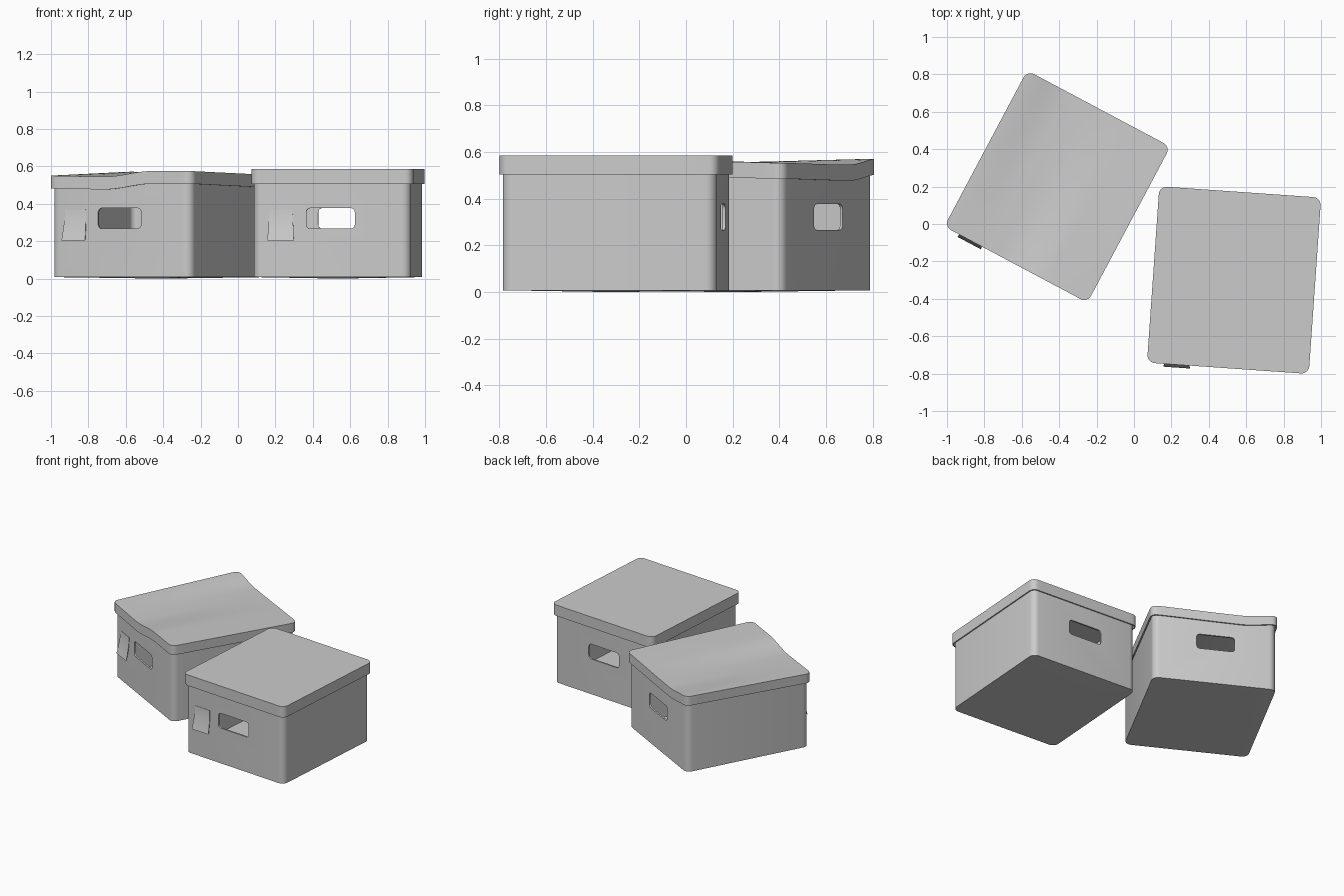
import bpy, bmesh
from math import pi, cos, sin, sqrt, radians

if "Cube" in bpy.data.objects:
    bpy.data.objects.remove(bpy.data.objects["Cube"])

LID_W, LID_D, LID_R = 0.867, 0.945, 0.042
BODY_W, BODY_D, BODY_R = 0.842, 0.92, 0.045
WALL = 0.012


def outline(w, d, r, seg=6):
    pts = []
    for k, (sx, sy) in enumerate([(1, 1), (-1, 1), (-1, -1), (1, -1)]):
        for i in range(seg + 1):
            a = pi / 2 * (k + i / seg)
            pts.append((sx * (w / 2 - r) + r * cos(a), sy * (d / 2 - r) + r * sin(a)))
    return pts


def finish(bm, name, place):
    bmesh.ops.recalc_face_normals(bm, faces=bm.faces)
    me = bpy.data.meshes.new(name)
    bm.to_mesh(me)
    bm.free()
    ob = bpy.data.objects.new(name, me)
    bpy.context.collection.objects.link(ob)
    ob.location = (place[0], place[1], 0)
    ob.rotation_euler.z = radians(place[2])
    return ob


def activate(ob):
    bpy.ops.object.select_all(action='DESELECT')
    ob.select_set(True)
    bpy.context.view_layer.objects.active = ob


def smooth(ob):
    activate(ob)
    bpy.ops.object.shade_smooth_by_angle(angle=radians(30))


def bridge(bm, a, b):
    n = len(a)
    for i in range(n):
        bm.faces.new((a[i], a[(i + 1) % n], b[(i + 1) % n], b[i]))


# Hollow body with rounded corners and a handle slot through front and back
def make_body(name, place, top):
    bm = bmesh.new()
    outer = outline(BODY_W, BODY_D, BODY_R)
    inner = outline(BODY_W - 2 * WALL, BODY_D - 2 * WALL, BODY_R - WALL)
    rings = [[bm.verts.new((x, y, z)) for x, y in pts]
             for pts, z in ((outer, 0.008), (outer, top), (inner, top), (inner, 0.02))]
    for a, b in zip(rings, rings[1:]):
        bridge(bm, a, b)
    bm.faces.new(rings[-1])
    # slightly sagging floor
    sag = bm.verts.new((0, 0, 0))
    n = len(outer)
    for i in range(n):
        bm.faces.new((rings[0][i], sag, rings[0][(i + 1) % n]))
    body = finish(bm, name, place)

    bm = bmesh.new()
    slot = outline(0.26, 0.11, 0.022, 4)
    ends = [[bm.verts.new((x - 0.008, y, z + 0.322)) for x, z in slot] for y in (-0.7, 0.7)]
    bridge(bm, *ends)
    for e in ends:
        bm.faces.new(e)
    cutter = finish(bm, "handle_cutter", place)
    cutter.hide_render = True
    mod = body.modifiers.new("handles", 'BOOLEAN')
    mod.operation, mod.solver, mod.object = 'DIFFERENCE', 'EXACT', cutter
    activate(body)
    bpy.ops.object.modifier_apply(modifier=mod.name)
    bpy.data.objects.remove(cutter)
    smooth(body)


# Lid: height sheet with a skirt, given thickness
def make_lid(name, place, height, skirt):
    bm = bmesh.new()
    hw, hd, r = LID_W / 2, LID_D / 2, LID_R
    edge = [hw - r + r * sin(pi / 2 * i / 6) for i in range(7)]
    mid = [(hw - r) * (i / 12 - 1) for i in range(1, 24)]
    xs = [-x for x in reversed(edge)] + mid + edge
    rows = []
    for x in xs:
        c = max(0, abs(x) - (hw - r))
        half = hd - r + sqrt(max(0, r * r - c * c))
        row = []
        for j in range(13):
            y = half * (j / 6 - 1)
            row.append(bm.verts.new((x, y, height(x / LID_W + 0.5, y / LID_D + 0.5))))
        rows.append(row)
    for a, b in zip(rows, rows[1:]):
        for j in range(12):
            bm.faces.new((a[j], b[j], b[j + 1], a[j + 1]))
    rim = [e for e in bm.edges if e.is_boundary]
    ext = bmesh.ops.extrude_edge_only(bm, edges=rim)
    low = [g for g in ext["geom"] if isinstance(g, bmesh.types.BMVert)]
    bmesh.ops.translate(bm, verts=low, vec=(0, 0, -skirt))
    lid = finish(bm, name, place)
    mod = lid.modifiers.new("thickness", 'SOLIDIFY')
    mod.thickness, mod.offset = 0.009, -1
    activate(lid)
    bpy.ops.object.modifier_apply(modifier=mod.name)
    smooth(lid)


# Paper tag on the front, curling away from the wall at its lower end
def make_tag(name, place):
    bm = bmesh.new()
    rows = []
    for i in range(9):
        t = i / 8
        hw = 0.062 + 0.009 * t
        y = -BODY_D / 2 - 0.002 - 0.026 * t ** 1.6
        z = 0.37 - 0.165 * t
        rows.append([bm.verts.new((-0.274 + s * hw, y + dy, z))
                     for s, dy in ((-1, 0), (1, 0), (1, 0.003), (-1, 0.003))])
    for a, b in zip(rows, rows[1:]):
        bridge(bm, a, b)
    bm.faces.new(rows[0])
    bm.faces.new(rows[-1])
    smooth(finish(bm, name, place))


def profile(pts, u):
    for (u0, z0), (u1, z1) in zip(pts, pts[1:]):
        if u <= u1:
            t = max(0, (u - u0) / (u1 - u0))
            return z0 + (z1 - z0) * t * t * (3 - 2 * t)
    return pts[-1][1]


FRONT = [(0, 0.55), (0.4, 0.545), (0.72, 0.575), (1, 0.575)]
BACK = [(0, 0.572), (0.28, 0.546), (1, 0.553)]


def warped(u, v):
    return profile(FRONT, u) * (1 - v) + profile(BACK, u) * v


def flat(u, v):
    return 0.585


# Left box has a warped lid, right box a flat one
for side, place, top, height, skirt in (
        ("left", (-0.41, 0.20, -28), 0.525, warped, 0.068),
        ("right", (0.535, -0.30, -4), 0.57, flat, 0.08)):
    make_body(side + "_box_body", place, top)
    make_lid(side + "_box_lid", place, height, skirt)
    make_tag(side + "_box_tag", place)
